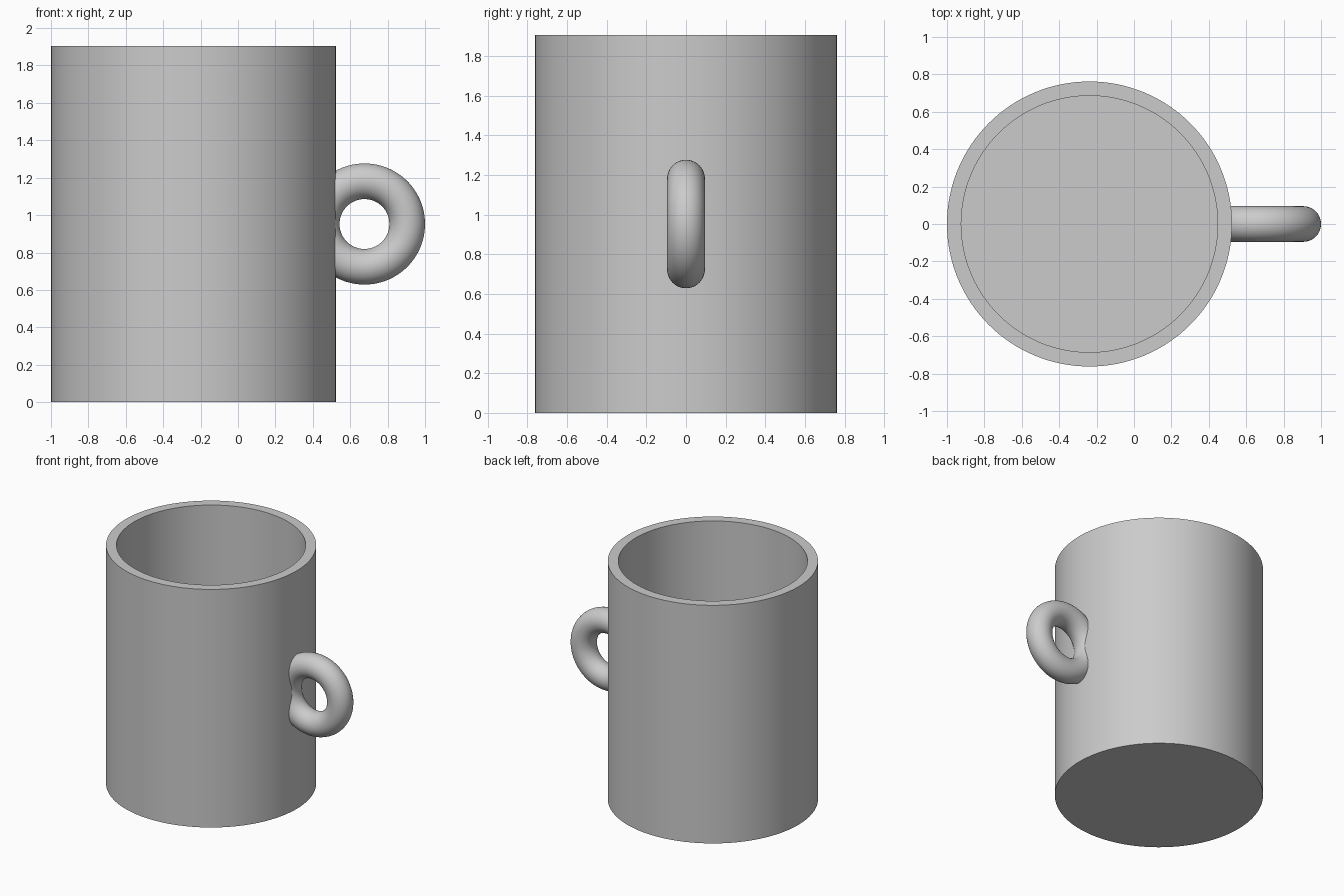
import bpy
import bmesh
import math

if "Cube" in bpy.data.objects:
    bpy.data.objects.remove(bpy.data.objects["Cube"], do_unlink=True)

# Main dimensions, all in multiples of one small unit
U = 2 / 105
RADIUS, HEIGHT, WALL = 40 * U, 100 * U, 4 * U
RING, TUBE, OFFSET = 12 * U, 5 * U, 48 * U
CENTRE_X = RADIUS - 1
SIDES = 128

# Single grey finish
grey = bpy.data.materials.new("plain_grey")
grey.use_nodes = True
COLOUR = (0.6, 0.6, 0.6, 1)
grey.diffuse_color = COLOUR
grey.node_tree.nodes["Principled BSDF"].inputs["Base Color"].default_value = COLOUR


def finish(obj, name):
    obj.name = name
    obj.data.materials.append(grey)
    bpy.ops.object.select_all(action="DESELECT")
    obj.select_set(True)
    bpy.context.view_layer.objects.active = obj
    bpy.ops.object.shade_smooth_by_angle(angle=math.radians(30))
    return obj


# Cup body: solid cylinder whose top is inset to a rim and sunk to the floor
bpy.ops.mesh.primitive_cylinder_add(vertices=SIDES, radius=RADIUS, depth=HEIGHT,
                                    location=(CENTRE_X, 0, HEIGHT / 2))
body = bpy.context.object
bm = bmesh.new()
bm.from_mesh(body.data)
top = max(bm.faces, key=lambda f: f.calc_center_median().z)
bmesh.ops.inset_region(bm, faces=[top], thickness=WALL)
sunk = bmesh.ops.extrude_discrete_faces(bm, faces=[top])["faces"]
bmesh.ops.translate(bm, verts=sunk[0].verts, vec=(0, 0, WALL - HEIGHT))
bm.to_mesh(body.data)
bm.free()
finish(body, "cup_body")

# Ring handle standing upright on the +x side
bpy.ops.mesh.primitive_torus_add(major_segments=96, minor_segments=48,
                                 major_radius=RING, minor_radius=TUBE,
                                 location=(CENTRE_X + OFFSET, 0, HEIGHT / 2),
                                 rotation=(math.pi / 2, 0, 0))
handle = finish(bpy.context.object, "ring_handle")

# Hidden cutter that ends the handle inside the wall, keeping the cavity clear
bpy.ops.mesh.primitive_cylinder_add(vertices=SIDES, radius=RADIUS - WALL / 2, depth=HEIGHT,
                                    location=(CENTRE_X, 0, HEIGHT / 2))
cutter = bpy.context.object
cutter.name = "cavity_cutter"
cutter.hide_render = True
trim = handle.modifiers.new("trim_to_wall", "BOOLEAN")
trim.operation = "DIFFERENCE"
trim.solver = "EXACT"
trim.object = cutter
cutter.hide_set(True)
